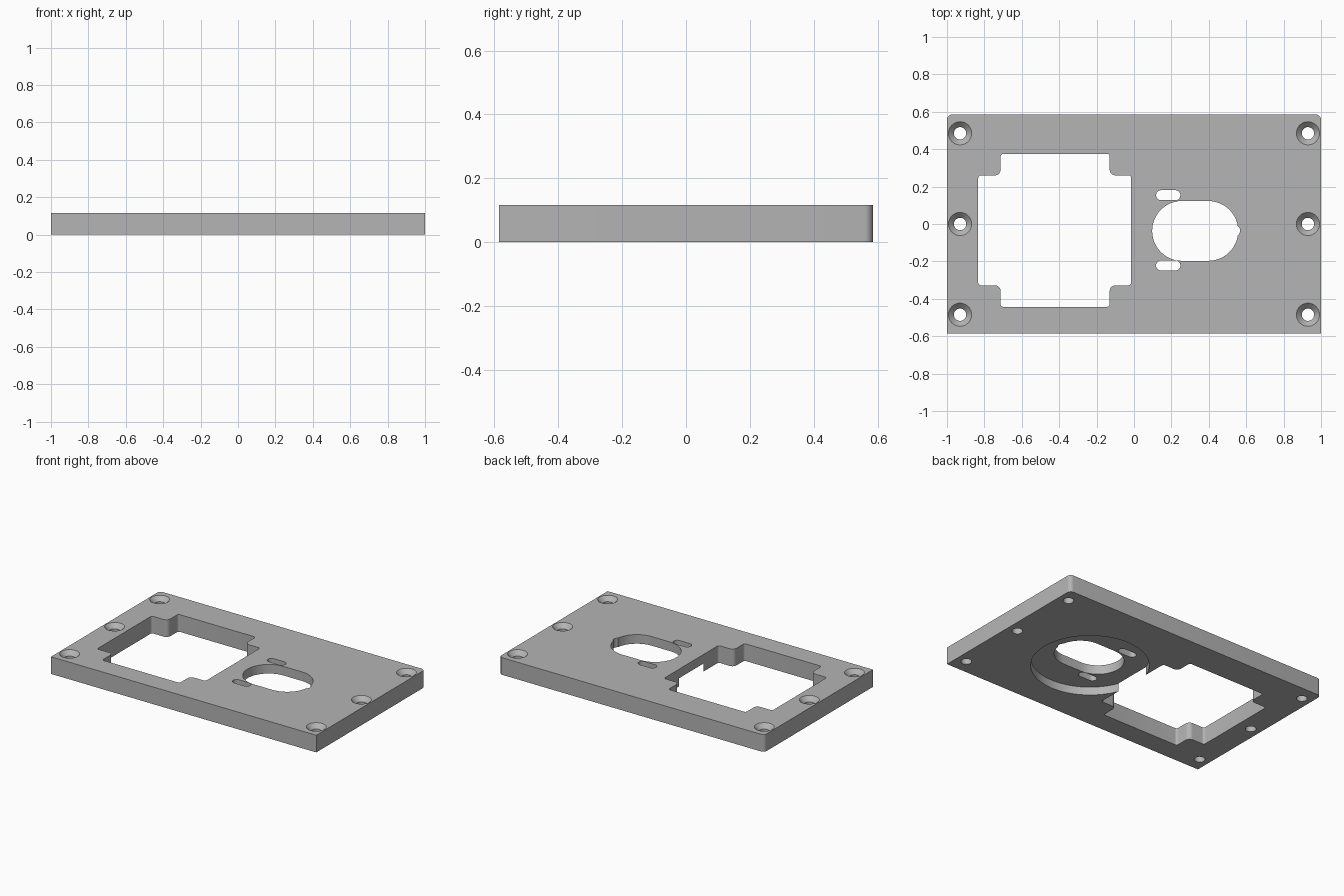
import bpy
import bmesh
from math import cos, sin, pi
from mathutils import Vector

cube = bpy.data.objects.get("Cube")
if cube:
    bpy.data.objects.remove(cube)

THICK = 0.117
POCKET = 0.055
OVER = 0.05

grey = bpy.data.materials.new("plain grey")
grey.use_nodes = True
colour = (0.46, 0.46, 0.46, 1)
grey.diffuse_color = colour
grey.node_tree.nodes["Principled BSDF"].inputs["Base Color"].default_value = colour


def circle(x, y, r, n=48):
    return [(x + r * cos(2 * pi * i / n), y + r * sin(2 * pi * i / n)) for i in range(n)]


def slot(x0, x1, y, r, n=24):
    """Stadium outline between two end centres."""
    arc = [pi * i / n - pi / 2 for i in range(n + 1)]
    return ([(x1 + r * cos(t), y + r * sin(t)) for t in arc]
            + [(x0 - r * cos(t), y - r * sin(t)) for t in arc])


def rounded(corners, n=6):
    """Right-angled outline; each corner is x, y, fillet radius."""
    out = []
    for i, (x, y, r) in enumerate(corners):
        p = Vector((x, y))
        if r == 0:
            out.append(p)
            continue
        a = (Vector(corners[i - 1][:2]) - p).normalized()
        b = (Vector(corners[(i + 1) % len(corners)][:2]) - p).normalized()
        for k in range(n + 1):
            t = pi / 2 * k / n
            out.append(p + r * (a + b - cos(t) * b - sin(t) * a))
    return out


def loft(name, layers):
    """Closed solid through equal outlines stacked at given heights."""
    bm = bmesh.new()
    rings = [[bm.verts.new((p[0], p[1], z)) for p in pts] for pts, z in layers]
    bm.faces.new(rings[0][::-1])
    bm.faces.new(rings[-1])
    for lo, hi in zip(rings, rings[1:]):
        for i in range(len(lo)):
            j = (i + 1) % len(lo)
            bm.faces.new((lo[i], lo[j], hi[j], hi[i]))
    bmesh.ops.recalc_face_normals(bm, faces=bm.faces)
    mesh = bpy.data.meshes.new(name)
    bm.to_mesh(mesh)
    bm.free()
    mesh.materials.append(grey)
    ob = bpy.data.objects.new(name, mesh)
    bpy.context.collection.objects.link(ob)
    return ob


def through(name, outline):
    return loft(name, [(outline, -OVER), (outline, THICK + OVER)])


# Plate with two rounded back corners
w, d = 1.0, 0.585
outline = rounded([(-w, -d, 0), (w, -d, 0), (w, d, 0.027), (-w, d, 0.027)])
plate = loft("mounting_plate", [(outline, 0), (outline, THICK)])

# Large window with stepped corners
x0, x1, x2, x3 = -0.833, -0.713, -0.13, -0.015
y0, y1, y2, y3 = -0.443, -0.328, 0.26, 0.375
s, b = 0.015, 0.03
window = rounded([
    (x1, y0, s), (x2, y0, s), (x2, y1, b), (x3, y1, s),
    (x3, y2, s), (x2, y2, b), (x2, y3, s), (x1, y3, s),
    (x1, y2, b), (x0, y2, s), (x0, y1, s), (x1, y1, b)])
cutters = [through("window_cutter", window)]

# Round pocket in the underside, breaking into the window
disc = circle(0.322, -0.035, 0.362, 96)
cutters.append(loft("pocket_cutter", [(disc, -OVER), (disc, POCKET)]))

# Oval opening with its small side notch, and two slots beside it
cutters.append(through("oval_cutter", slot(0.257, 0.397, -0.037, 0.16)))
cutters.append(through("notch_cutter", circle(0.538, -0.035, 0.03, 24)))
for y in (0.154, -0.222):
    cutters.append(through("slot_cutter", slot(0.145, 0.221, y, 0.027, 12)))

# Countersunk screw holes
for x in (-0.93, 0.93):
    for y in (-0.485, 0, 0.485):
        bore, rim, wide = (circle(x, y, r, 32) for r in (0.033, 0.062, 0.082))
        cutters.append(loft("screw_cutter", [
            (bore, -OVER), (bore, THICK - 0.03), (rim, THICK), (wide, THICK + 0.02)]))

# Cut everything, then remove the cutters
bpy.context.view_layer.objects.active = plate
for c in cutters:
    mod = plate.modifiers.new("cut", "BOOLEAN")
    mod.operation = "DIFFERENCE"
    mod.solver = "EXACT"
    mod.object = c
    bpy.ops.object.modifier_apply(modifier=mod.name)
    bpy.data.objects.remove(c)

bpy.ops.object.select_all(action="DESELECT")
plate.select_set(True)
bpy.ops.object.shade_smooth_by_angle(angle=pi / 6)
